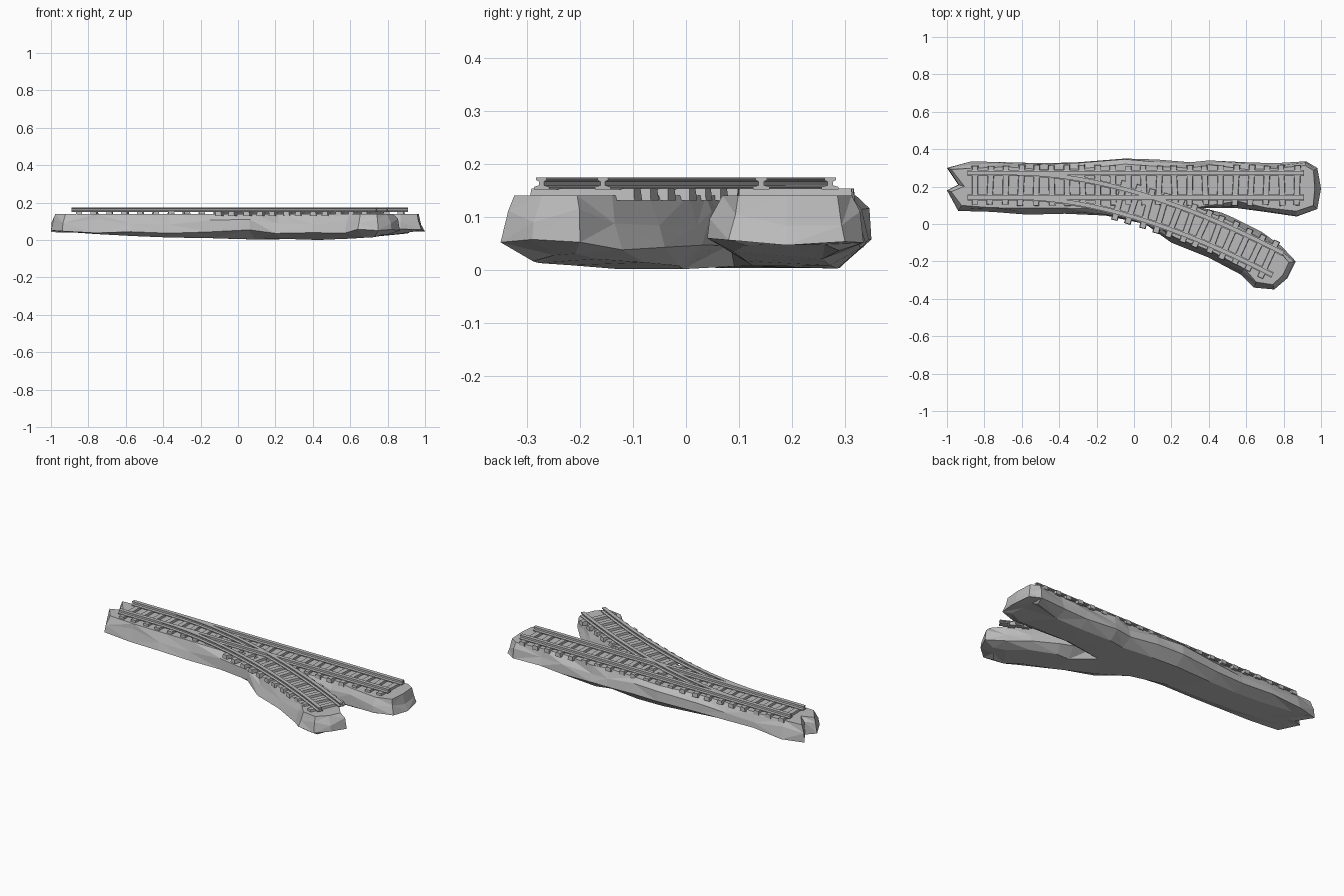
import bpy, bmesh, math, random
from mathutils import Vector, Matrix

random.seed(4)
default = bpy.data.objects.get("Cube")
if default:
    bpy.data.objects.remove(default)

stone = bpy.data.materials.new("stone grey")
stone.use_nodes = True
GREY = (0.5, 0.5, 0.5, 1)
stone.diffuse_color = GREY
stone.node_tree.nodes["Principled BSDF"].inputs["Base Color"].default_value = GREY

GROUND, TIE_TOP, RAIL_TOP = 0.14, 0.153, 0.174
TRACK_Y, HALF_GAUGE = 0.207, 0.065


def finish(name, bm):
    bmesh.ops.recalc_face_normals(bm, faces=bm.faces)
    mesh = bpy.data.meshes.new(name)
    bm.to_mesh(mesh)
    bm.free()
    mesh.materials.append(stone)
    obj = bpy.data.objects.new(name, mesh)
    bpy.context.collection.objects.link(obj)


def jitter(amount):
    return random.uniform(-amount, amount)


# Rock base: one forked outline, lofted through four uneven rings
outline = [Vector(p) for p in (
    (-1, .3), (-.87, .335), (-.68, .33), (-.48, .325), (-.3, .33), (-.05, .35),
    (.12, .345), (.3, .33), (.4, .34), (.6, .33), (.75, .325), (.92, .335),
    (.98, .3), (1, .19), (.98, .08), (.87, .04), (.7, .065), (.55, .085),
    (.37, .085), (.47, .06), (.54, .03), (.68, -.04), (.79, -.12), (.865, -.2),
    (.82, -.29), (.75, -.35), (.64, -.34), (.57, -.27), (.4, -.18), (.2, -.1),
    (.06, 0), (-.15, .045), (-.37, .055), (-.57, .05), (-.76, .065),
    (-.94, .07), (-1, .18), (-.94, .21))]


def inward(i):
    a, b, c = outline[i - 1], outline[i], outline[(i + 1) % len(outline)]
    d = (b - a).normalized() + (c - b).normalized()
    if d.length < 0.3:
        d = Vector((c.y - a.y, a.x - c.x)) if d.length < 0.01 else d
    return Vector((d.y, -d.x)).normalized()


def belly(x):
    return 0.045 * ((x - 0.4) / (1.4 if x < 0.4 else 0.6)) ** 2


bm = bmesh.new()
rings = [[], [], [], []]
for i, p in enumerate(outline):
    n = inward(i)
    levels = (
        (0.03 + jitter(0.008), GROUND),
        (0.012 + jitter(0.01), 0.1 + jitter(0.018)),
        (0.0, max(0.048, belly(p.x) + 0.006) + jitter(0.012)),
        (0.055 + jitter(0.015), belly(p.x) + abs(jitter(0.006))),
    )
    for ring, (inset, z) in zip(rings, levels):
        q = p + n * inset
        ring.append(bm.verts.new((q.x, q.y, z)))
for upper, lower in zip(rings, rings[1:]):
    for i in range(len(outline)):
        j = (i + 1) % len(outline)
        quad = (upper[i], upper[j], lower[j], lower[i])
        cut = random.choice((0, 1))
        bm.faces.new((quad[cut], quad[cut + 1], quad[cut + 2]))
        bm.faces.new((quad[cut], quad[cut + 2], quad[(cut + 3) % 4]))
caps = [bm.faces.new(rings[0]), bm.faces.new(rings[3])]
bmesh.ops.triangulate(bm, faces=caps)
finish("rock_base", bm)

# Track centre lines: a straight one and one that curves away
straight = [Vector((-0.89, TRACK_Y)), Vector((0.91, TRACK_Y))]
start, bend, end = Vector((-.65, TRACK_Y)), Vector((-.04, TRACK_Y)), Vector((.77, -.215))
STEPS = 24
branch = [Vector((-0.89, TRACK_Y))]
for k in range(STEPS + 1):
    t = k / STEPS
    branch.append(start * (1 - t) ** 2 + bend * 2 * t * (1 - t) + end * t * t)


def side_at(path, i):
    d = path[min(i + 1, len(path) - 1)] - path[max(i - 1, 0)]
    return Vector((-d.y, d.x)).normalized()


# Rails: an I-shaped section swept along an offset centre line
half_section = [(.016, TIE_TOP - .002), (.016, .156), (.005, .159),
                (.005, .166), (.011, .169), (.011, RAIL_TOP)]
section = half_section + [(-x, z) for x, z in reversed(half_section)]


def rail(name, path, offset):
    bm = bmesh.new()
    loops = []
    for i, p in enumerate(path):
        s = side_at(path, i)
        loops.append([bm.verts.new((*(p + s * (offset + w)), z)) for w, z in section])
    for a, b in zip(loops, loops[1:]):
        for k in range(len(section)):
            m = (k + 1) % len(section)
            bm.faces.new((a[k], a[m], b[m], b[k]))
    bm.faces.new(loops[0])
    bm.faces.new(loops[-1])
    finish(name, bm)


for label, sign in (("left", 1), ("right", -1)):
    rail("straight_rail_" + label, straight, sign * HALF_GAUGE)
    rail("branch_rail_" + label, branch, sign * HALF_GAUGE)


# Ties: tapered beams laid across a track, slightly uneven
def ties(name, path, spacing, first_x):
    bm = bmesh.new()
    travelled, due = 0.0, 0.04
    for a, b in zip(path, path[1:]):
        d = b - a
        while due < travelled + d.length:
            p = a + d * ((due - travelled) / d.length)
            due += spacing
            if p.x < first_x:
                continue
            verts = bmesh.ops.create_cube(bm, size=1)["verts"]
            for v in verts:
                if v.co.z > 0:
                    v.co.x *= 0.8
                    v.co.y *= 0.98
            height = TIE_TOP - GROUND + 0.01
            angle = math.atan2(d.y, d.x) + jitter(0.06)
            place = (Matrix.Translation((p.x, p.y, TIE_TOP - height / 2))
                     @ Matrix.Rotation(angle, 4, 'Z')
                     @ Matrix.Diagonal((0.036, 0.215 + jitter(0.008), height, 1)))
            bmesh.ops.transform(bm, matrix=place, verts=verts)
        travelled += d.length
    finish(name, bm)


ties("straight_ties", straight, 0.082, -1)
ties("branch_ties", branch, 0.078, -0.15)
